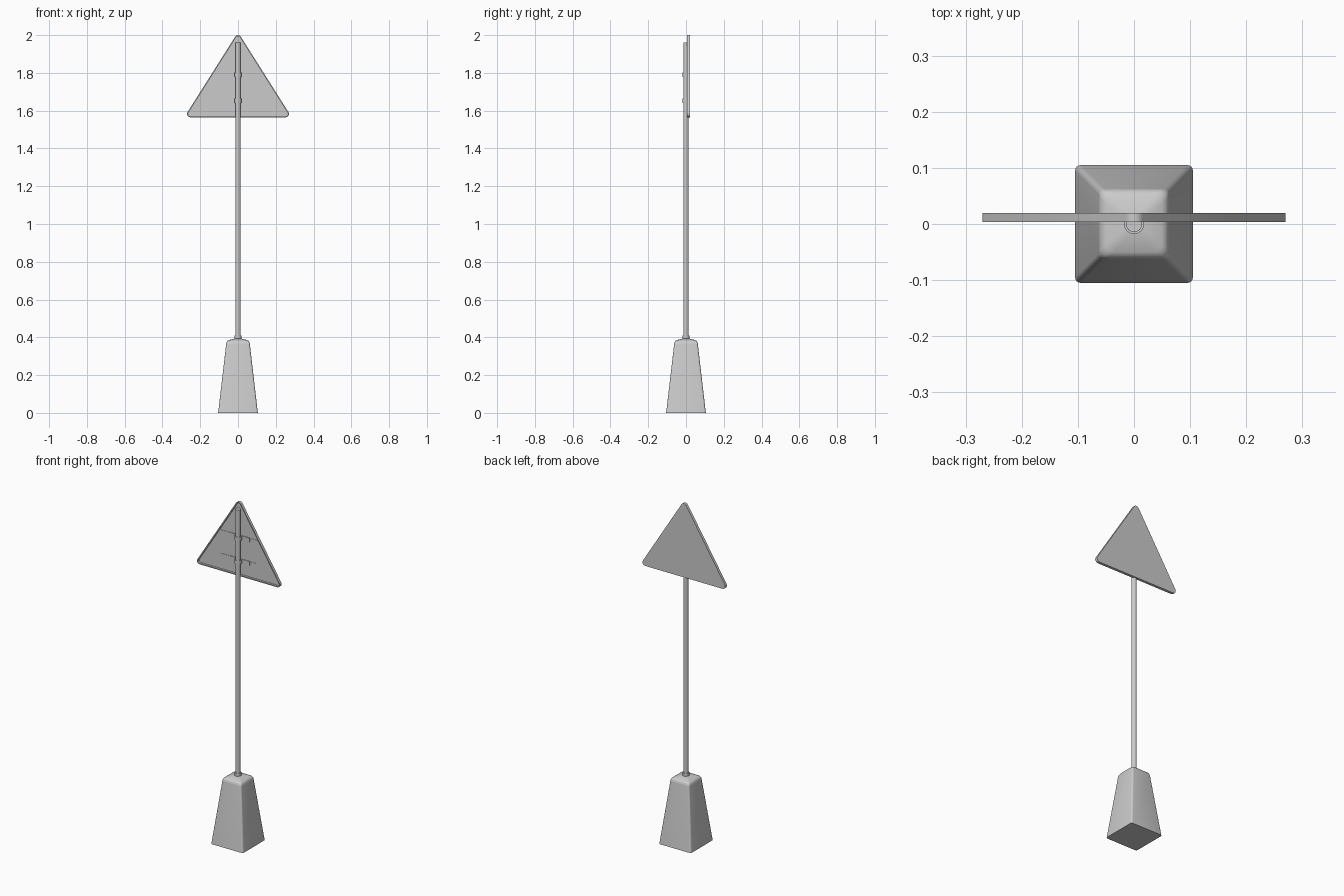
import bpy, bmesh, math

cube = bpy.data.objects.get("Cube")
if cube:
    bpy.data.objects.remove(cube, do_unlink=True)

grey = bpy.data.materials.new("light grey")
grey.use_nodes = True
COLOUR = (0.6, 0.6, 0.6, 1)
grey.diffuse_color = COLOUR
grey.node_tree.nodes["Principled BSDF"].inputs["Base Color"].default_value = COLOUR


def make_object(name, bm, angle=35):
    bmesh.ops.recalc_face_normals(bm, faces=bm.faces)
    mesh = bpy.data.meshes.new(name)
    bm.to_mesh(mesh)
    bm.free()
    obj = bpy.data.objects.new(name, mesh)
    bpy.context.collection.objects.link(obj)
    mesh.materials.append(grey)
    bpy.ops.object.select_all(action='DESELECT')
    obj.select_set(True)
    bpy.context.view_layer.objects.active = obj
    bpy.ops.object.shade_smooth_by_angle(angle=math.radians(angle))
    return obj


def loft(name, rings, angle=35):
    """Skin a list of equal-length rings and cap both ends."""
    bm = bmesh.new()
    loops = [[bm.verts.new(p) for p in ring] for ring in rings]
    n = len(loops[0])
    for a, b in zip(loops, loops[1:]):
        for i in range(n):
            j = (i + 1) % n
            bm.faces.new((a[i], a[j], b[j], b[i]))
    bm.faces.new(loops[0])
    bm.faces.new(loops[-1])
    return make_object(name, bm, angle)


def rounded_square(half, radius, z, steps=4):
    ring = []
    for q in range(4):
        mid = math.pi / 4 + q * math.pi / 2
        cx = math.copysign(half - radius, math.cos(mid))
        cy = math.copysign(half - radius, math.sin(mid))
        for s in range(steps + 1):
            a = q * math.pi / 2 + s / steps * math.pi / 2
            ring.append((cx + radius * math.cos(a), cy + radius * math.sin(a), z))
    return ring


def rounded_triangle(radius, y, steps=6):
    """Sign outline, offset inward by lowering the corner radius."""
    corners = ((0.252, 1.583), (0, 1.982), (-0.252, 1.583))
    slope = math.atan2(0.252, 0.399)
    spans = ((-math.pi / 2, slope), (slope, math.pi - slope),
             (math.pi - slope, math.pi * 1.5))
    ring = []
    for (cx, cz), (a0, a1) in zip(corners, spans):
        for s in range(steps + 1):
            a = a0 + (a1 - a0) * s / steps
            ring.append((cx + radius * math.cos(a), y, cz + radius * math.sin(a)))
    return ring


def cylinder(name, radius, z0, z1, sides=24):
    circle = [(radius * math.cos(2 * math.pi * i / sides),
               radius * math.sin(2 * math.pi * i / sides)) for i in range(sides)]
    return loft(name, [[(x, y, z) for x, y in circle] for z in (z0, z1)])


# Tapered foot with softened shoulders and a shallow domed top
foot = ((0.105, 0.010, 0), (0.063, 0.010, 0.362), (0.0615, 0.012, 0.373),
        (0.057, 0.014, 0.381), (0.050, 0.014, 0.385), (0.015, 0.010, 0.394))
loft("foot", [rounded_square(*r) for r in foot])

# Pole and its collar
cylinder("pole", 0.0145, 0.38, 1.96)
cylinder("pole_collar", 0.018, 0.38, 0.41)

# Triangular sign pan, hollow towards the pole
loft("sign_pan", [rounded_triangle(r, y) for r, y in
                  ((0.012, 0.016), (0.012, 0.004), (0.018, 0.004), (0.018, 0.020))])

# Rails on the pan, each with a clamp strap bent round the pole
for label, z in (("upper", 1.79), ("lower", 1.652)):
    half = 0.012
    rail = [(-0.12, z - 0.010), (0.12, z - 0.010), (0.12, z + 0.010), (-0.12, z + 0.010)]
    loft(label + "_rail", [[(x, y, h) for x, h in rail] for y in (0.0145, 0.017)])

    arc = [math.pi + math.pi * i / 12 for i in range(13)]
    outer = [(0.018 * math.cos(a), 0.018 * math.sin(a)) for a in arc]
    inner = [(0.0145 * math.cos(a), 0.0145 * math.sin(a)) for a in reversed(arc)]
    strap = ([(-0.068, 0.0115), (-0.018, 0.0115)] + outer +
             [(0.018, 0.0115), (0.068, 0.0115), (0.068, 0.0146), (0.0145, 0.0146)] +
             inner + [(-0.0145, 0.0146), (-0.068, 0.0146)])
    loft(label + "_clamp", [[(x, y, h) for x, y in strap] for h in (z - half, z + half)])
